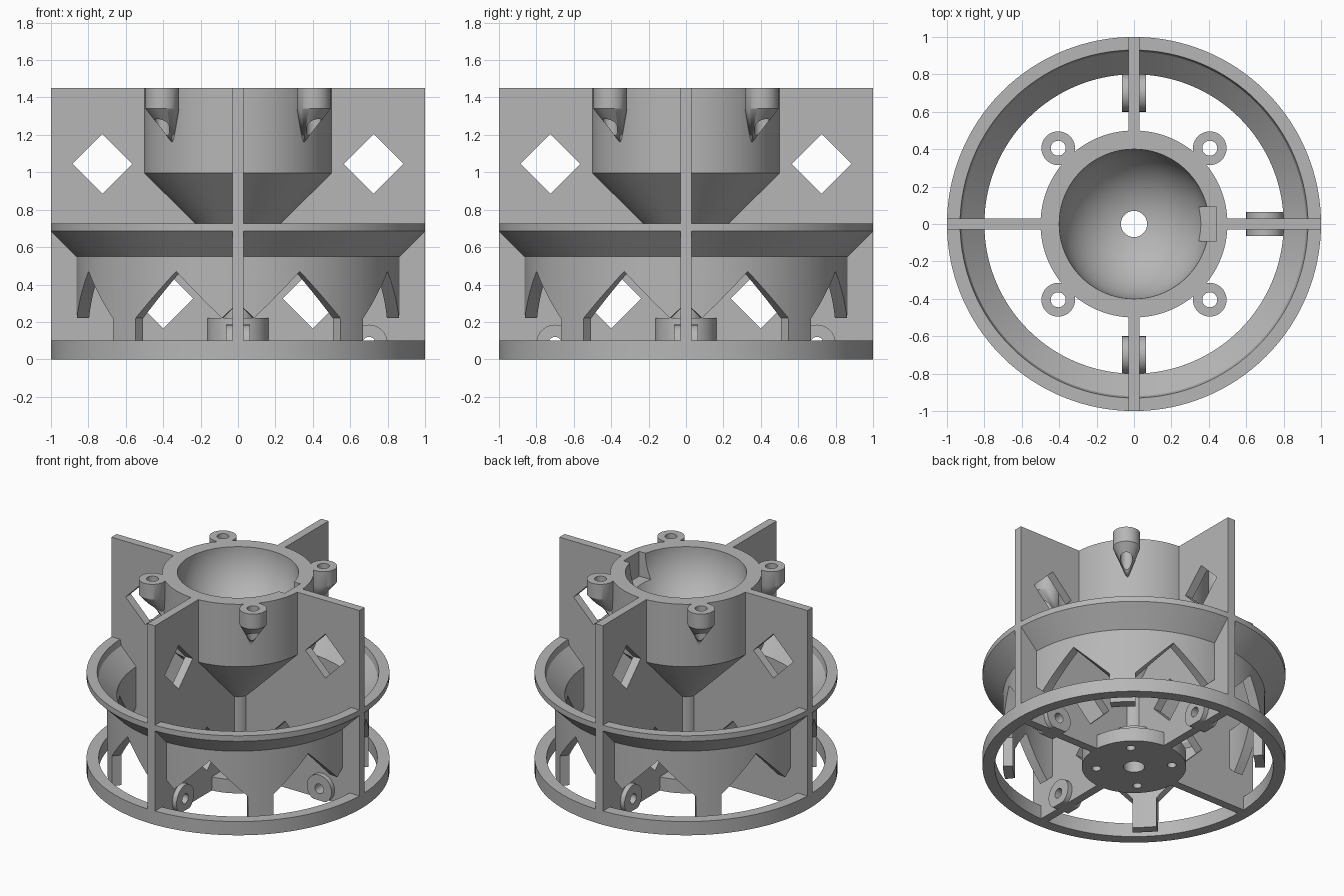
import bpy, bmesh
from math import sin, cos, pi, radians, degrees, asin, sqrt
from mathutils import Vector, Matrix

if "Cube" in bpy.data.objects:
    bpy.data.objects.remove(bpy.data.objects["Cube"])

GREY = (0.47, 0.47, 0.47, 1)
mat = bpy.data.materials.new("light_grey")
mat.use_nodes = True
mat.diffuse_color = GREY
mat.node_tree.nodes["Principled BSDF"].inputs["Base Color"].default_value = GREY


def activate(ob):
    bpy.ops.object.select_all(action="DESELECT")
    ob.select_set(True)
    bpy.context.view_layer.objects.active = ob


def finish(ob):
    activate(ob)
    ob.data.materials.clear()
    ob.data.materials.append(mat)
    bpy.ops.object.shade_smooth_by_angle(angle=radians(25))
    return ob


def from_bmesh(name, bm):
    bmesh.ops.recalc_face_normals(bm, faces=bm.faces)
    mesh = bpy.data.meshes.new(name)
    bm.to_mesh(mesh)
    bm.free()
    ob = bpy.data.objects.new(name, mesh)
    bpy.context.collection.objects.link(ob)
    return ob


def ring_of_sections(name, sections):
    """Join closed cross-sections into a closed ring."""
    bm = bmesh.new()
    loops = [[bm.verts.new(p) for p in s] for s in sections]
    for i, a in enumerate(loops):
        b = loops[(i + 1) % len(loops)]
        for j in range(len(a)):
            k = (j + 1) % len(a)
            bm.faces.new((a[j], b[j], b[k], a[k]))
    return from_bmesh(name, bm)


def lathe(name, profile, n=128):
    return ring_of_sections(name, [
        [(r * cos(t), r * sin(t), z) for r, z in profile]
        for t in (2 * pi * i / n for i in range(n))])


def cylinder(name, r, z0, z1, x=0, y=0):
    bm = bmesh.new()
    bmesh.ops.create_cone(bm, cap_ends=True, segments=40, radius1=r, radius2=r,
                          depth=z1 - z0,
                          matrix=Matrix.Translation((x, y, (z0 + z1) / 2)))
    return from_bmesh(name, bm)


def cut(ob, cutter):
    cutter.hide_render = True
    mod = ob.modifiers.new("cut", "BOOLEAN")
    mod.operation = "DIFFERENCE"
    mod.solver = "EXACT"
    mod.object = cutter
    activate(ob)
    bpy.ops.object.modifier_apply(modifier="cut")
    bpy.data.objects.remove(cutter)


def plate(name, outlines, half_thickness, angle):
    """Upright radial plate; outlines after the first become holes."""
    cu = bpy.data.curves.new(name, "CURVE")
    cu.dimensions = "2D"
    cu.fill_mode = "BOTH"
    cu.extrude = half_thickness
    for pts in outlines:
        sp = cu.splines.new("POLY")
        sp.points.add(len(pts) - 1)
        for p, (x, z) in zip(sp.points, pts):
            p.co = (x, z, 0, 1)
        sp.use_cyclic_u = True
    ob = bpy.data.objects.new(name, cu)
    ob.rotation_euler = (pi / 2, 0, angle)
    bpy.context.collection.objects.link(ob)
    activate(ob)
    bpy.ops.object.convert(target="MESH")
    return finish(bpy.context.view_layer.objects.active)


def circle(x, z, r, n=32, floor=-9):
    return [(x + r * cos(2 * pi * i / n), max(floor, z + r * sin(2 * pi * i / n)))
            for i in range(n)]


# Central body: base disc, stem, funnel and hemispherical bowl with a bore
TOP, BOWL, BORE = 1.45, 0.4, 0.07
body = [(BORE, 0), (0.345, 0), (0.345, 0.1), (0.165, 0.1), (0.165, 0.22),
        (0.09, 0.22), (0.09, 0.585), (0.5, 0.995), (0.5, TOP)]
last = asin(sqrt(1 - (BORE / BOWL) ** 2))
body += [(BOWL * cos(last * i / 24), TOP - BOWL * sin(last * i / 24)) for i in range(25)]
hub = lathe("central_body", body)

# Screw holes in the base disc
for k in range(4):
    a = pi / 4 + k * pi / 2
    cut(hub, cylinder("screw_cutter", 0.03, -0.1, 0.14, 0.25 * cos(a), 0.25 * sin(a)))

# Pocket in the bowl wall
bm = bmesh.new()
bmesh.ops.create_cube(bm, size=1, matrix=Matrix.Translation((0.34, 0, 1.4))
                      @ Matrix.Diagonal((0.2, 0.18, 0.26, 1)))
cut(hub, from_bmesh("pocket_cutter", bm))
finish(hub)

# Base ring and flared collar
finish(lathe("base_ring", [(0.92, 0), (1, 0), (1, 0.1), (0.92, 0.1)]))
finish(lathe("flared_collar", [(0.8, 0.55), (0.865, 0.55), (1, 0.685), (1, 0.725),
                               (0.93, 0.725), (0.92, 0.68), (0.8, 0.56)]))

# Skirt wall with pointed openings, leaving legs on the diagonals
R_OUT, R_IN, HALF = 0.865, 0.8, 0.25
edge = degrees(asin(HALF / R_OUT))
peak = 22.5


def bottom(a):
    t = abs(R_OUT * sin(radians(a - peak)))
    if t <= HALF + 1e-6:
        return 0.47 - t
    return 0 if a > peak else 0.22 + (t - HALF)


angles = [0, (peak - edge) / 2]
angles += [peak - edge + 2 * edge * i / 16 for i in range(17)]
angles += [peak + edge + 0.05, 42]
half = [(a, bottom(a)) for a in angles] + [(45, 0)]
quarter = half + [(90 - a, z) for a, z in half[-2:0:-1]]
sections = []
for k in range(4):
    for a, z in quarter:
        t = radians(a + 90 * k)
        sections.append([(r * cos(t), r * sin(t), h) for r, h in
                         ((R_OUT, z), (R_OUT, 0.55), (R_IN, 0.55), (R_IN, z))])
finish(ring_of_sections("skirt_wall", sections))

# Four fins with diamond windows; three carry a drilled lug
fin = [(0.08, 0), (1, 0), (1, TOP), (0.47, TOP), (0.47, 1.05), (0.085, 0.65)]
windows = [circle(0.725, 1.045, 0.16, 4), circle(0.4, 0.325, 0.16, 4)]
lug_hole = circle(0.7, 0.085, 0.035)
for k, side in enumerate(("left", "back", "right", "front")):
    has_lug = side != "right"
    plate(side + "_fin", [fin] + windows + ([lug_hole] if has_lug else []),
          0.03, k * pi / 2)
    if has_lug:
        plate(side + "_lug", [circle(0.7, 0.085, 0.1, 40, 0), lug_hole],
              0.065, k * pi / 2)

# Screw ears around the rim, each tapering into the body
EAR = 0.573
for k in range(4):
    a = pi / 4 + k * pi / 2
    out = Vector((cos(a), sin(a), 0))
    x, y = EAR * out.x, EAR * out.y
    bm = bmesh.new()
    for z in (TOP, 1.34):
        for px, py in circle(x, y, 0.09, 40):
            bm.verts.new((px, py, z))
    bm.verts.new(out * 0.49 + Vector((0, 0, 1.15)))
    res = bmesh.ops.convex_hull(bm, input=bm.verts)
    bmesh.ops.dissolve_limit(bm, angle_limit=0.01, verts=bm.verts, edges=bm.edges)
    ear = from_bmesh("screw_ear_%d" % (k + 1), bm)
    cut(ear, cylinder("ear_cutter", 0.04, 1.0, 1.6, x, y))
    finish(ear)
